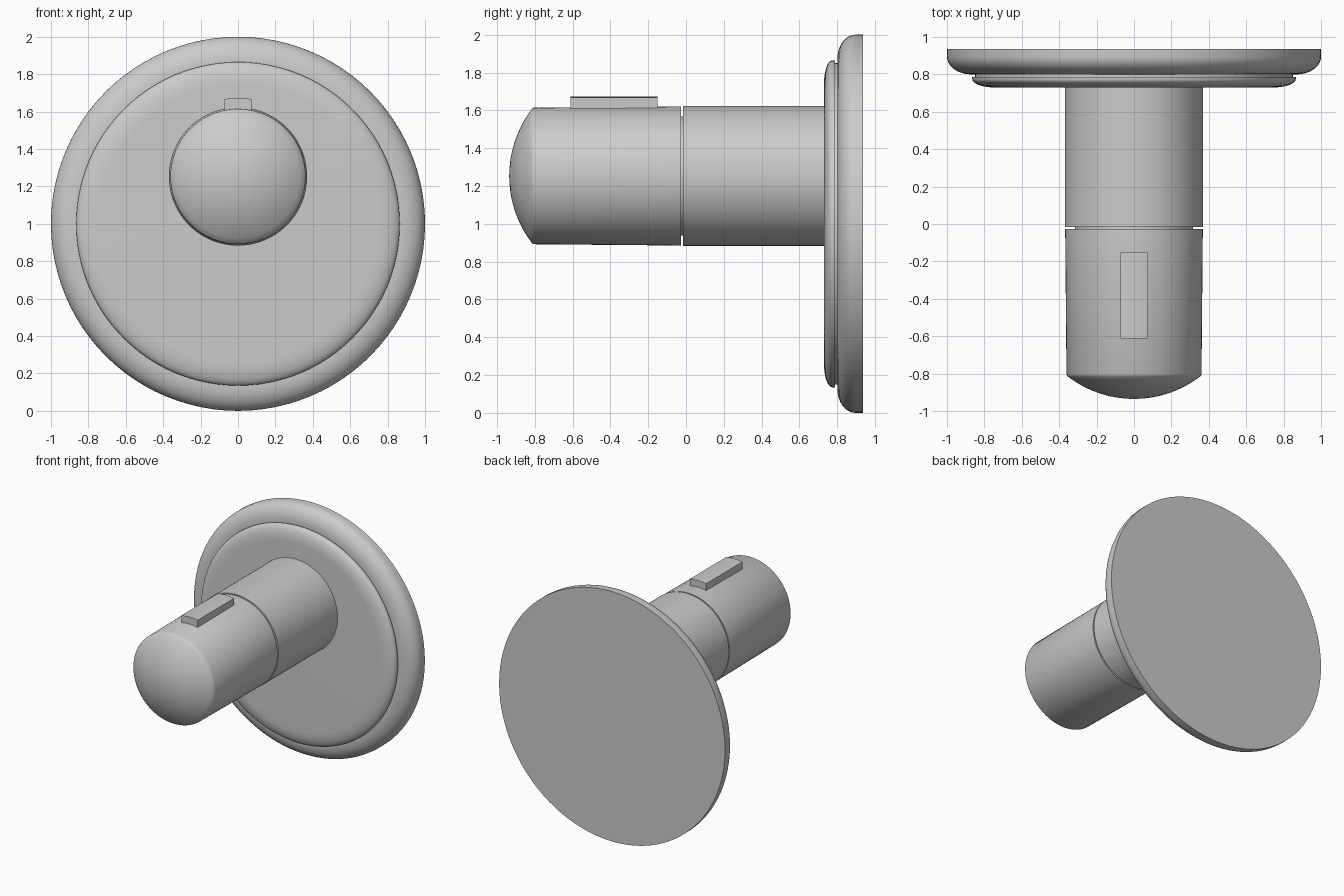
import bpy, bmesh, math

if "Cube" in bpy.data.objects:
    bpy.data.objects.remove(bpy.data.objects["Cube"])


def finish(name, bm, angle=30):
    bmesh.ops.recalc_face_normals(bm, faces=bm.faces)
    mesh = bpy.data.meshes.new(name)
    bm.to_mesh(mesh)
    bm.free()
    obj = bpy.data.objects.new(name, mesh)
    bpy.context.collection.objects.link(obj)
    bpy.ops.object.select_all(action='DESELECT')
    obj.select_set(True)
    bpy.context.view_layer.objects.active = obj
    bpy.ops.object.shade_smooth_by_angle(angle=math.radians(angle))
    return obj


def lathe(name, profile, zc, segs=96):
    """Spin (radius, y) points round a y-parallel axis at height zc."""
    bm = bmesh.new()
    rings = []
    for r, y in profile:
        if r < 1e-6:
            rings.append([bm.verts.new((0, y, zc))])
        else:
            rings.append([bm.verts.new((r * math.cos(2 * math.pi * i / segs), y,
                                        zc + r * math.sin(2 * math.pi * i / segs)))
                          for i in range(segs)])
    for a, b in zip(rings, rings[1:]):
        for i in range(segs):
            j = (i + 1) % segs
            if len(a) == 1:
                bm.faces.new((a[0], b[i], b[j]))
            elif len(b) == 1:
                bm.faces.new((a[i], a[j], b[0]))
            else:
                bm.faces.new((a[i], a[j], b[j], b[i]))
    return finish(name, bm)


def fillet(r, y, dr, dy, n=10):
    """Quarter ellipse from rim (r, y) in to the front face (r-dr, y-dy)."""
    return [(r - dr + dr * math.cos(t), y - dy * math.sin(t))
            for t in (math.pi / 2 * i / n for i in range(n + 1))]


# wall plate and raised front disc
lathe("base_plate", [(0, 0.935), (1.0, 0.935)] + fillet(1.0, 0.895, 0.13, 0.095)
      + [(0, 0.80)], 1.0)
lathe("raised_disc", [(0, 0.81), (0.85, 0.81), (0.85, 0.787), (0.865, 0.787)]
      + fillet(0.865, 0.775, 0.12, 0.045) + [(0, 0.73)], 1.0)

# fixed sleeve and the neck showing in the gap
AXIS = 1.253
lathe("sleeve", [(0, 0.76), (0.37, 0.76), (0.37, -0.015), (0, -0.015)], AXIS)
lathe("neck", [(0, 0.05), (0.315, 0.05), (0.315, -0.08), (0, -0.08)], AXIS)

# turning handle, slightly tapered, with a domed end
SAG, RIM = 0.122, 0.357
R = (RIM ** 2 + SAG ** 2) / (2 * SAG)
a0 = math.asin(RIM / R)
dome = [(R * math.sin(a0 * (1 - i / 12)), -0.935 + R - R * math.cos(a0 * (1 - i / 12)))
        for i in range(13)]
lathe("handle", [(0, -0.027), (0.368, -0.027), (0.361, -0.805), (RIM, -0.813)]
      + dome[1:], AXIS)

# raised marker rib on top of the handle, with an arched top
bm = bmesh.new()
W, N, TOP_R = 0.072, 8, 0.42
outline = [(-W, 1.58), (W, 1.58)]
for i in range(N + 1):
    x = W - 2 * W * i / N
    outline.append((x, AXIS + math.sqrt(TOP_R ** 2 - x * x)))
front, back = ([bm.verts.new((x, y, z)) for x, z in outline] for y in (-0.612, -0.152))
bm.faces.new(front)
bm.faces.new(back)
for i in range(len(outline)):
    j = (i + 1) % len(outline)
    bm.faces.new((front[i], front[j], back[j], back[i]))
finish("marker_rib", bm)
